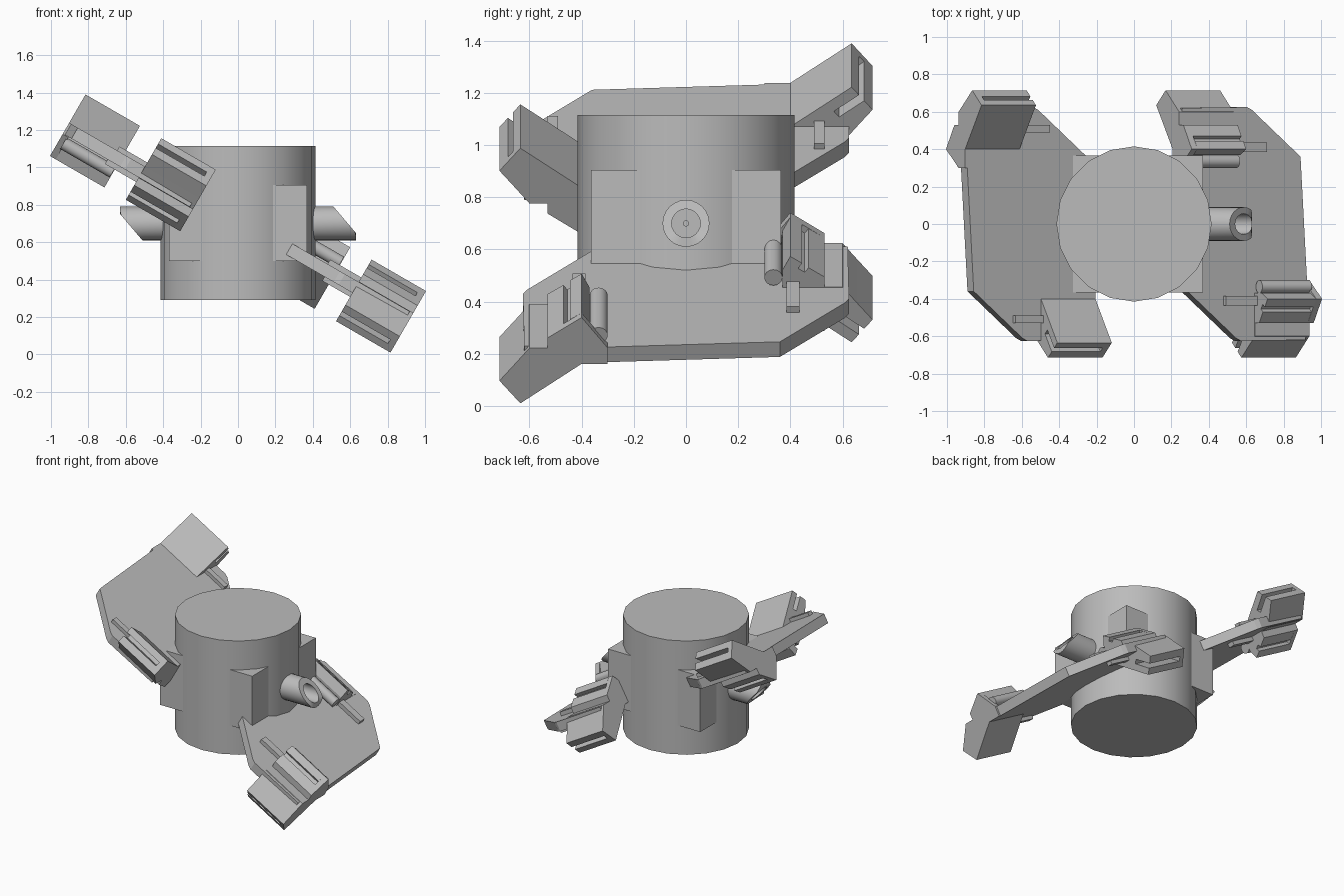
import bpy, bmesh, math
from mathutils import Vector

cube = bpy.data.objects.get("Cube")
if cube:
    bpy.data.objects.remove(cube, do_unlink=True)

GREY = (0.5, 0.5, 0.5, 1)
mat = bpy.data.materials.new("plain grey")
mat.use_nodes = True
mat.diffuse_color = GREY
mat.node_tree.nodes["Principled BSDF"].inputs["Base Color"].default_value = GREY

MID = Vector((0, 0, 0.7))
C, S = math.cos(math.radians(30)), math.sin(math.radians(30))


def finish(name, bm, smooth=False):
    bmesh.ops.recalc_face_normals(bm, faces=bm.faces)
    mesh = bpy.data.meshes.new(name)
    bm.to_mesh(mesh)
    bm.free()
    mesh.materials.append(mat)
    ob = bpy.data.objects.new(name, mesh)
    bpy.context.collection.objects.link(ob)
    if smooth:
        bpy.ops.object.select_all(action='DESELECT')
        ob.select_set(True)
        bpy.context.view_layer.objects.active = ob
        bpy.ops.object.shade_smooth_by_angle(angle=math.radians(35))
    return ob


def loft(name, rings, smooth=False, closed=False):
    """Join equal rings of points; cap the ends or close the loop."""
    bm = bmesh.new()
    loops = [[bm.verts.new(p) for p in ring] for ring in rings]
    pairs = list(zip(loops, loops[1:]))
    if closed:
        pairs.append((loops[-1], loops[0]))
    else:
        bm.faces.new(loops[0])
        bm.faces.new(loops[-1])
    for a, b in pairs:
        for i in range(len(a)):
            j = (i + 1) % len(a)
            bm.faces.new((a[i], a[j], b[j], b[i]))
    return finish(name, bm, smooth)


def circle(r, n):
    return [(r * math.cos(math.tau * i / n), r * math.sin(math.tau * i / n)) for i in range(n)]


def tilted(u, y, n, side):
    """Wing space (along slope, depth, normal) to world; side -1 inverts."""
    return MID + side * Vector((u * C + n * S, y, n * C - u * S))


# Central drum and the square collar poking out of it
loft("drum", [[(x, y, z) for x, y in circle(0.415, 20)] for z in (0.29, 1.115)], True)
loft("square_collar", [[(x * 0.37, y * 0.365, z) for x, y in ((-1, -1), (1, -1), (1, 1), (-1, 1))]
                       for z in (0.5, 0.905)])

# Half outline of a wing; the other half is its half turn
HALF = [(0.26, 0.3), (0.3, -0.36), (0.6, -0.61), (0.63, -0.625), (1.03, -0.62)]
WING_U = 0.649
OUTLINE = HALF + [(2 * WING_U - u, -y) for u, y in HALF]

# Clamp cross-sections: outward distance, height from the wing plane
BODY = [(0.37, -0.015), (0.4, -0.015), (0.635, -0.19), (0.663, -0.155), (0.567, -0.083),
        (0.587, -0.058), (0.683, -0.13), (0.715, -0.09), (0.655, -0.015), (0.6, 0.055),
        (0.53, 0.055), (0.53, 0.1), (0.47, 0.14), (0.455, 0.12), (0.43, 0.137),
        (0.445, 0.16), (0.4, 0.19), (0.37, 0.13)]
END = [(0.3, -0.015), (0.4, -0.015), (0.635, -0.19), (0.715, -0.09), (0.655, -0.015),
       (0.6, 0.055), (0.53, 0.055), (0.53, 0.1), (0.4, 0.19), (0.3, 0.055)]
ROLLER = [(0.335 + v, 0.095 + n) for v, n in circle(0.035, 16)]


def box(v0, v1, n0, n1):
    return [(v0, n0), (v1, n0), (v1, n1), (v0, n1)]


PARTS = [("clamp_body", BODY, -0.168, 0.132, False),
         ("clamp_end", END, 0.132, 0.168, False),
         ("clamp_roller", ROLLER, -0.165, 0.14, True),
         ("upper_rail", box(0.385, 0.435, 0, 0.08), -0.36, -0.1, False),
         ("lower_rail", box(0.49, 0.53, -0.04, 0.02), -0.34, -0.1, False)]

for side, label in ((1, "left"), (-1, "right")):
    loft(label + "_wing", [[tilted(u, y, n, side) for u, y in OUTLINE] for n in (-0.015, 0.052)])
    # Outer and inner clamps are half turns of each other
    for turn, place in ((1, "outer"), (-1, "inner")):
        for part, profile, a0, a1, smooth in PARTS:
            rings = [[tilted(WING_U + turn * (0.234 + a), -turn * v, n, side) for v, n in profile]
                     for a in (a0, a1)]
            loft(f"{label}_{place}_{part}", rings, smooth)

    # Hollow nozzle with a slanted mouth
    def ring(r, x, slant):
        return [MID + side * Vector((x - slant * max(0, h + 0.05), y, h)) for y, h in circle(r, 24)]

    loft(label + "_nozzle", [ring(0.09, 0.39, 0), ring(0.09, 0.63, 0.85),
                             ring(0.055, 0.63, 0.85), ring(0.055, 0.43, 0),
                             ring(0.01, 0.43, 0), ring(0.01, 0.39, 0)], True, True)
